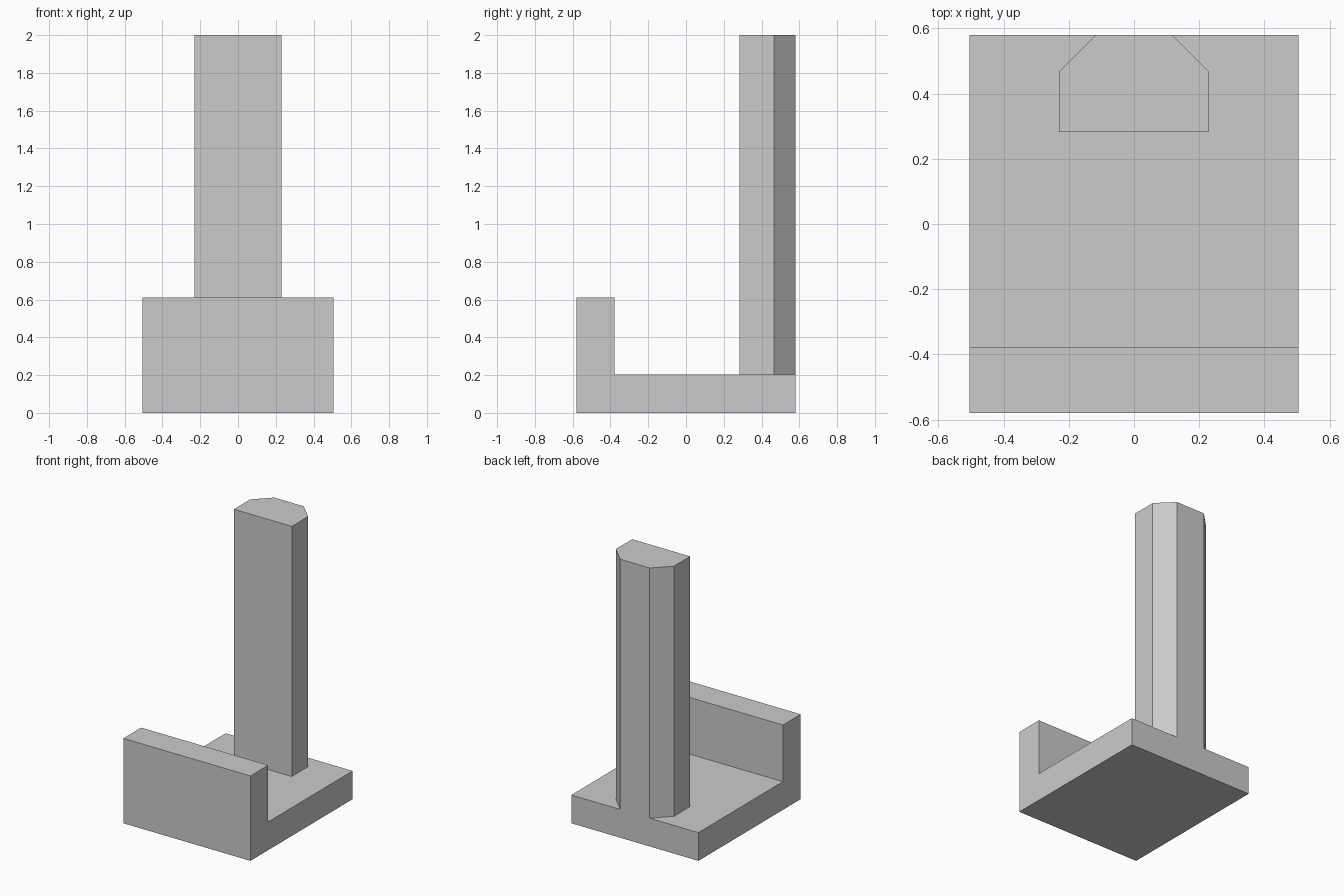
import bpy
import bmesh
from mathutils import Vector

cube = bpy.data.objects.get("Cube")
if cube:
    bpy.data.objects.remove(cube, do_unlink=True)

grey = bpy.data.materials.new("plain grey")
grey.use_nodes = True
grey.diffuse_color = (0.6, 0.6, 0.6, 1)
for node in grey.node_tree.nodes:
    if node.type == 'BSDF_PRINCIPLED':
        node.inputs["Base Color"].default_value = grey.diffuse_color


def extrude_profile(name, points, direction):
    """Make a closed flat-faced solid by sweeping a profile along a vector."""
    bm = bmesh.new()
    face = bm.faces.new([bm.verts.new(p) for p in points])
    swept = bmesh.ops.extrude_face_region(bm, geom=[face], use_keep_orig=True)
    verts = [g for g in swept["geom"] if isinstance(g, bmesh.types.BMVert)]
    bmesh.ops.translate(bm, verts=verts, vec=Vector(direction))
    bmesh.ops.recalc_face_normals(bm, faces=bm.faces)
    mesh = bpy.data.meshes.new(name)
    bm.to_mesh(mesh)
    bm.free()
    mesh.materials.append(grey)
    obj = bpy.data.objects.new(name, mesh)
    bpy.context.collection.objects.link(obj)
    return obj


half_width, half_depth = 0.505, 0.58
base_top, lip_top, column_top = 0.203, 0.61, 2.0
lip_back = -0.378

# Base slab with the raised front lip, one L-shaped profile
side = [(-half_depth, 0), (half_depth, 0), (half_depth, base_top),
        (lip_back, base_top), (lip_back, lip_top), (-half_depth, lip_top)]
extrude_profile("base_with_front_lip",
                [(-half_width, y, z) for y, z in side],
                (2 * half_width, 0, 0))

# Tall column with two chamfered back corners
half_plan = [(0.23, 0.282), (0.23, 0.467), (0.117, half_depth)]
plan = half_plan + [(-x, y) for x, y in reversed(half_plan)]
extrude_profile("chamfered_column",
                [(x, y, base_top) for x, y in plan],
                (0, 0, column_top - base_top))
